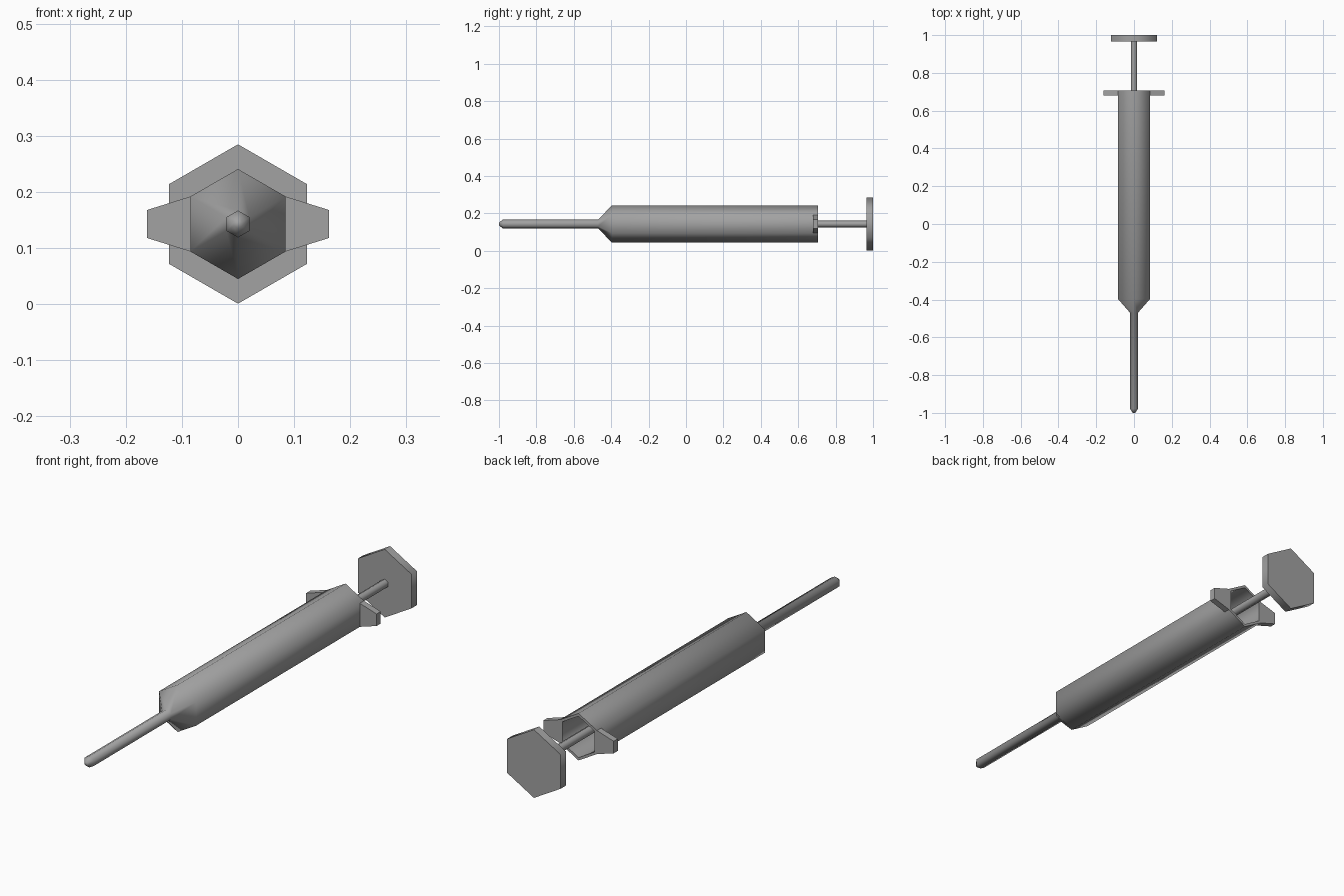
import bpy
import bmesh
import math

if "Cube" in bpy.data.objects:
    bpy.data.objects.remove(bpy.data.objects["Cube"])

CZ = 0.143  # height of the long axis
grey = bpy.data.materials.new("mid grey")
grey.diffuse_color = (0.36, 0.36, 0.36, 1)
grey.use_nodes = True
grey.node_tree.nodes["Principled BSDF"].inputs["Base Color"].default_value = grey.diffuse_color


def finish(name, bm):
    bmesh.ops.recalc_face_normals(bm, faces=bm.faces[:])
    me = bpy.data.meshes.new(name)
    bm.to_mesh(me)
    bm.free()
    ob = bpy.data.objects.new(name, me)
    bpy.context.collection.objects.link(ob)
    me.materials.append(grey)
    bpy.ops.object.select_all(action='DESELECT')
    ob.select_set(True)
    bpy.context.view_layer.objects.active = ob
    bpy.ops.object.shade_smooth_by_angle(angle=math.radians(62))
    return ob


def hex_lathe(name, profile):
    """Six-sided body along y from (y, radius) pairs, capped at both ends."""
    bm = bmesh.new()
    rings = []
    for y, r in profile:
        angles = [math.radians(90 + 60 * k) for k in range(6)]
        rings.append([bm.verts.new((r * math.cos(a), y, CZ + r * math.sin(a)))
                      for a in angles])
    for a, b in zip(rings, rings[1:]):
        for k in range(6):
            j = (k + 1) % 6
            bm.faces.new((a[k], a[j], b[j], b[k]))
    bm.faces.new(rings[0])
    bm.faces.new(rings[-1])
    return finish(name, bm)


def finger_grip(name, side):
    """Tapered plate on one side of the barrel."""
    outline = [(0.085, -0.049), (0.162, -0.025), (0.162, 0.025), (0.085, 0.049)]
    bm = bmesh.new()
    front, back = [[bm.verts.new((side * x, y, CZ + z)) for x, z in outline]
                   for y in (0.68, 0.707)]
    bm.faces.new(front)
    bm.faces.new(back)
    for k in range(4):
        j = (k + 1) % 4
        bm.faces.new((front[k], front[j], back[j], back[k]))
    return finish(name, bm)


# needle, cone and barrel with its hollow open at the back
hex_lathe("barrel_and_needle", [
    (-1.0, 0.008), (-0.978, 0.024), (-0.47, 0.024), (-0.397, 0.098),
    (0.707, 0.098), (0.707, 0.086), (-0.38, 0.086)])

# plunger: piston inside the barrel, rod and thumb plate
hex_lathe("piston", [(-0.05, 0.083), (0.0, 0.083)])
hex_lathe("plunger_rod", [(-0.01, 0.018), (0.97, 0.018)])
hex_lathe("thumb_plate", [(0.965, 0.142), (1.0, 0.142)])

# finger grips on both sides
finger_grip("right_finger_grip", 1)
finger_grip("left_finger_grip", -1)
